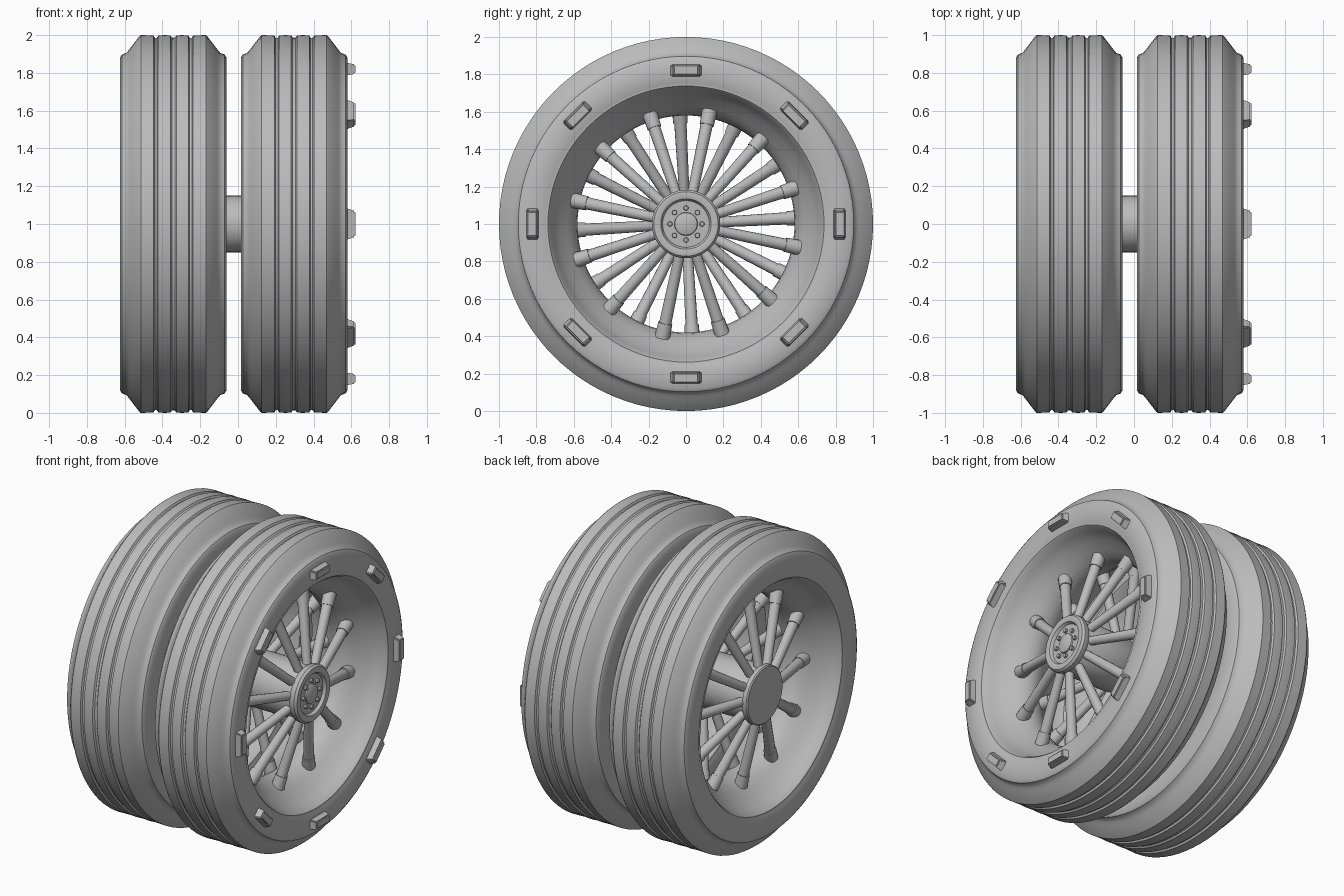
import bpy, bmesh, math
from mathutils import Matrix, Vector

cube = bpy.data.objects.get("Cube")
if cube:
    bpy.data.objects.remove(cube, do_unlink=True)

grey = bpy.data.materials.new("plain grey")
grey.use_nodes = True
GREY = (0.5, 0.5, 0.5, 1)
grey.diffuse_color = GREY
grey.node_tree.nodes["Principled BSDF"].inputs["Base Color"].default_value = GREY

AXIS_Z = 1.0
HALF = 0.2825                       # half the width of one wheel
CENTRES = {"outer": 0.2975, "inner": -0.3425}


def finish(name, bm, angle=35):
    bmesh.ops.recalc_face_normals(bm, faces=bm.faces)
    mesh = bpy.data.meshes.new(name)
    bm.to_mesh(mesh)
    bm.free()
    ob = bpy.data.objects.new(name, mesh)
    bpy.context.collection.objects.link(ob)
    ob.location.z = AXIS_Z
    mesh.materials.append(grey)
    bpy.ops.object.select_all(action='DESELECT')
    ob.select_set(True)
    bpy.context.view_layer.objects.active = ob
    bpy.ops.object.shade_smooth_by_angle(angle=math.radians(angle))
    return ob


def lathe(name, profile, closed=False, steps=96, angle=35):
    """Turn (x, radius) points around the x axis; open profiles get end caps."""
    bm = bmesh.new()
    rings = []
    for x, r in profile:
        rings.append([bm.verts.new((x, r * math.sin(math.tau * i / steps),
                                    r * math.cos(math.tau * i / steps)))
                      for i in range(steps)])
    pairs = list(zip(rings, rings[1:]))
    if closed:
        pairs.append((rings[-1], rings[0]))
    else:
        bm.faces.new(rings[0])
        bm.faces.new(rings[-1])
    for a, b in pairs:
        for i in range(steps):
            j = (i + 1) % steps
            bm.faces.new((a[i], a[j], b[j], b[i]))
    return finish(name, bm, angle)


def radial(angle, x, r):
    return Vector((x, r * math.sin(angle), r * math.cos(angle)))


def rod(bm, start, end, r1, r2, sides=14):
    axis = end - start
    turn = axis.to_track_quat('Z', 'Y').to_matrix().to_4x4()
    bmesh.ops.create_cone(bm, cap_ends=True, segments=sides, radius1=r1, radius2=r2,
                          depth=axis.length,
                          matrix=Matrix.Translation((start + end) / 2) @ turn)


# Half profile of the tyre, from the middle groove out to the sidewall
tread = [(0, .986), (.008, .988), (.016, .998), (.045, 1), (.08, .998),
         (.087, .986), (.098, .986), (.105, .998), (.172, 1), (.18, .994),
         (.225, .935), (.238, .918), (.25, .905), (.272, .897), (HALF, .88)]
# Half profile of the dished rim, from the lip in to the narrow waist
rim = [(HALF, .76), (.277, .75), (.277, .738), (.265, .728), (.225, .712),
       (.17, .68), (.12, .635), (.08, .605), (.04, .585), (0, .58)]
half = tread + rim
section = half + [(-x, r) for x, r in reversed(half[1:-1])]

for label, cx in CENTRES.items():
    lathe(label + "_tyre_and_rim", [(cx + x, r) for x, r in section], closed=True)

    # Two staggered rows of spokes, leaning out towards the hub ends
    bm = bmesh.new()
    for i in range(24):
        a = math.radians(-3.2 + 15 * i)
        side = 1 if i % 2 else -1
        foot = radial(a, cx + side * .19, .12)
        tip = radial(a, cx + side * .08, .62)
        rod(bm, foot, tip, .027, .034)
        rod(bm, foot.lerp(tip, .84), tip, .038, .042)
    finish(label + "_spokes", bm, 40)

    # Hub body
    lathe(label + "_hub", [(cx - .225, .165), (cx - .21, .175), (cx + .21, .175),
                           (cx + .225, .165)], steps=48)

# Axle through both wheels
lathe("axle", [(-.55, .15), (.5, .15)], steps=48)

# Plain disc closing the far end of the axle
lathe("end_disc", [(-.575, .18), (-.568, .187), (-.54, .187)], steps=48)

# Ringed cap with a recessed centre
lathe("hub_cap", [(.49, .17), (.51, .183), (.535, .183), (.55, .172), (.553, .155),
                  (.548, .135), (.53, .125), (.53, .1), (.53, .062),
                  (.54, .06), (.545, .052)], steps=48)

# Eight cap bolts
bm = bmesh.new()
for i in range(8):
    a = math.tau * i / 8
    rod(bm, radial(a, .525, .086), radial(a, .546, .086), .015, .012, 8)
finish("cap_bolts", bm)

# Eight tapered lugs on the outer sidewall
bm = bmesh.new()
for i in range(8):
    box = bmesh.ops.create_cube(bm, size=1)["verts"]
    for v in box:
        top = v.co.x > 0
        v.co.x = .621 if top else .57
        v.co.y *= .135 if top else .17
        v.co.z = .82 + v.co.z * (.05 if top else .068)
    bmesh.ops.rotate(bm, verts=box, cent=(0, 0, 0),
                     matrix=Matrix.Rotation(math.tau * i / 8, 3, 'X'))
bmesh.ops.bevel(bm, geom=bm.edges[:], offset=.006, segments=2, affect='EDGES')
finish("sidewall_lugs", bm)
